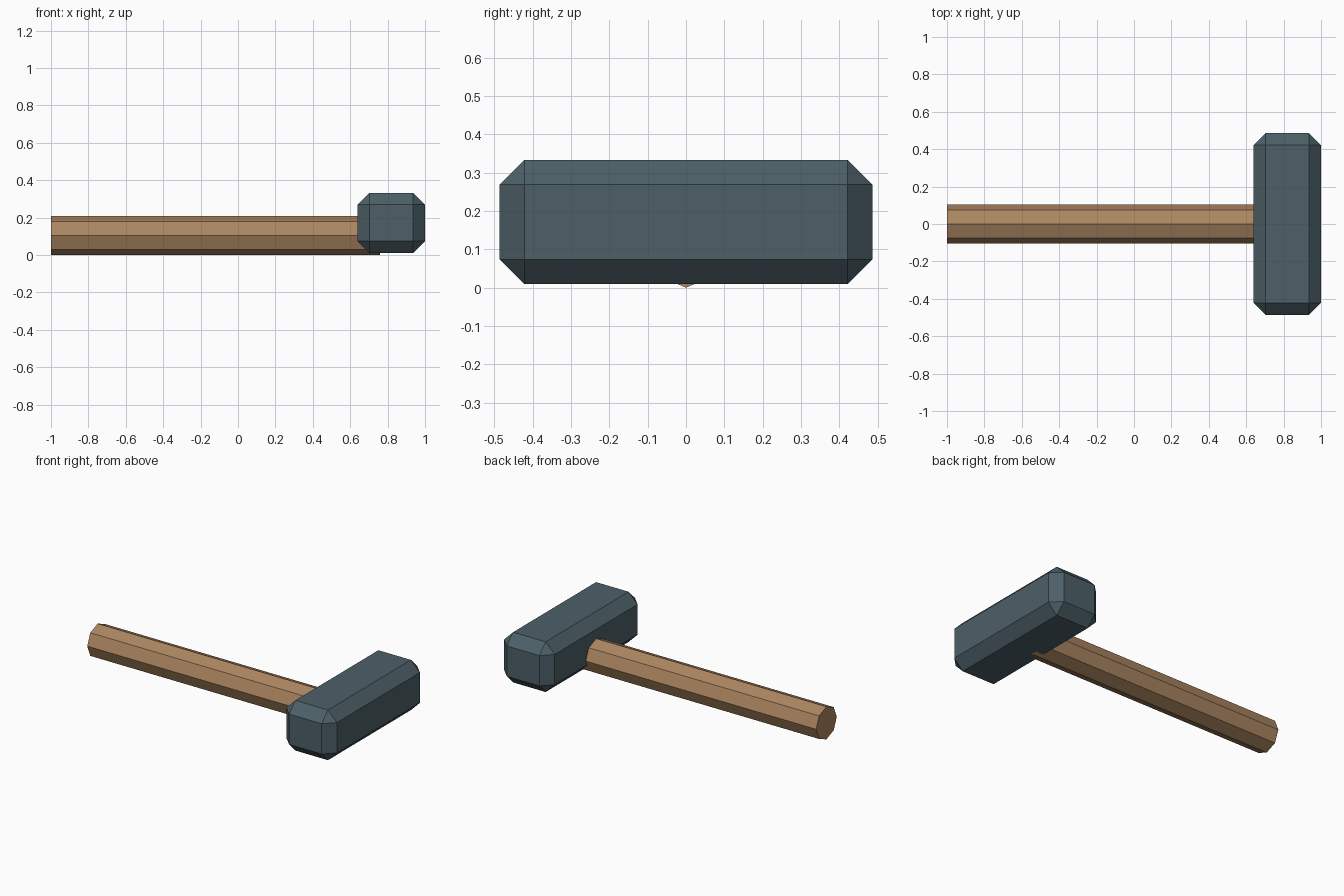
import bpy
import bmesh
import math
from mathutils import Matrix, Vector

if "Cube" in bpy.data.objects:
    bpy.data.objects.remove(bpy.data.objects["Cube"])


def material(name, srgb):
    mat = bpy.data.materials.new(name)
    lin = [((c / 255 + 0.055) / 1.055) ** 2.4 for c in srgb]
    mat.diffuse_color = (*lin, 1)
    mat.use_nodes = True
    mat.node_tree.nodes["Principled BSDF"].inputs["Base Color"].default_value = mat.diffuse_color
    return mat


def add_object(name, bm, mat):
    bmesh.ops.recalc_face_normals(bm, faces=bm.faces)
    mesh = bpy.data.meshes.new(name)
    bm.to_mesh(mesh)
    bm.free()
    mesh.materials.append(mat)
    obj = bpy.data.objects.new(name, mesh)
    bpy.context.collection.objects.link(obj)
    return obj


wood = material("brown wood", (172, 134, 97))
steel = material("dark blue grey steel", (77, 96, 104))

# Handle: eight-sided bar along x, with an edge pointing straight up and down
x0, x1, radius = -1.0, 0.76, 0.105
bm = bmesh.new()
bmesh.ops.create_cone(
    bm, cap_ends=True, segments=8, radius1=radius, radius2=radius, depth=x1 - x0,
    matrix=Matrix.Translation(((x0 + x1) / 2, 0, radius))
    @ Matrix.Rotation(math.pi / 2, 4, 'Y'))
add_object("handle", bm, wood)

# Head: long block across the handle with chamfered edges and corners
low, high = Vector((0.64, -0.486, 0.01)), Vector((1.0, 0.486, 0.333))
bm = bmesh.new()
bmesh.ops.create_cube(
    bm, size=1,
    matrix=Matrix.Translation((low + high) / 2) @ Matrix.Diagonal((*(high - low), 1)))
bmesh.ops.bevel(bm, geom=bm.edges[:], offset=0.064, offset_type='OFFSET',
                segments=1, affect='EDGES')
add_object("hammer_head", bm, steel)
